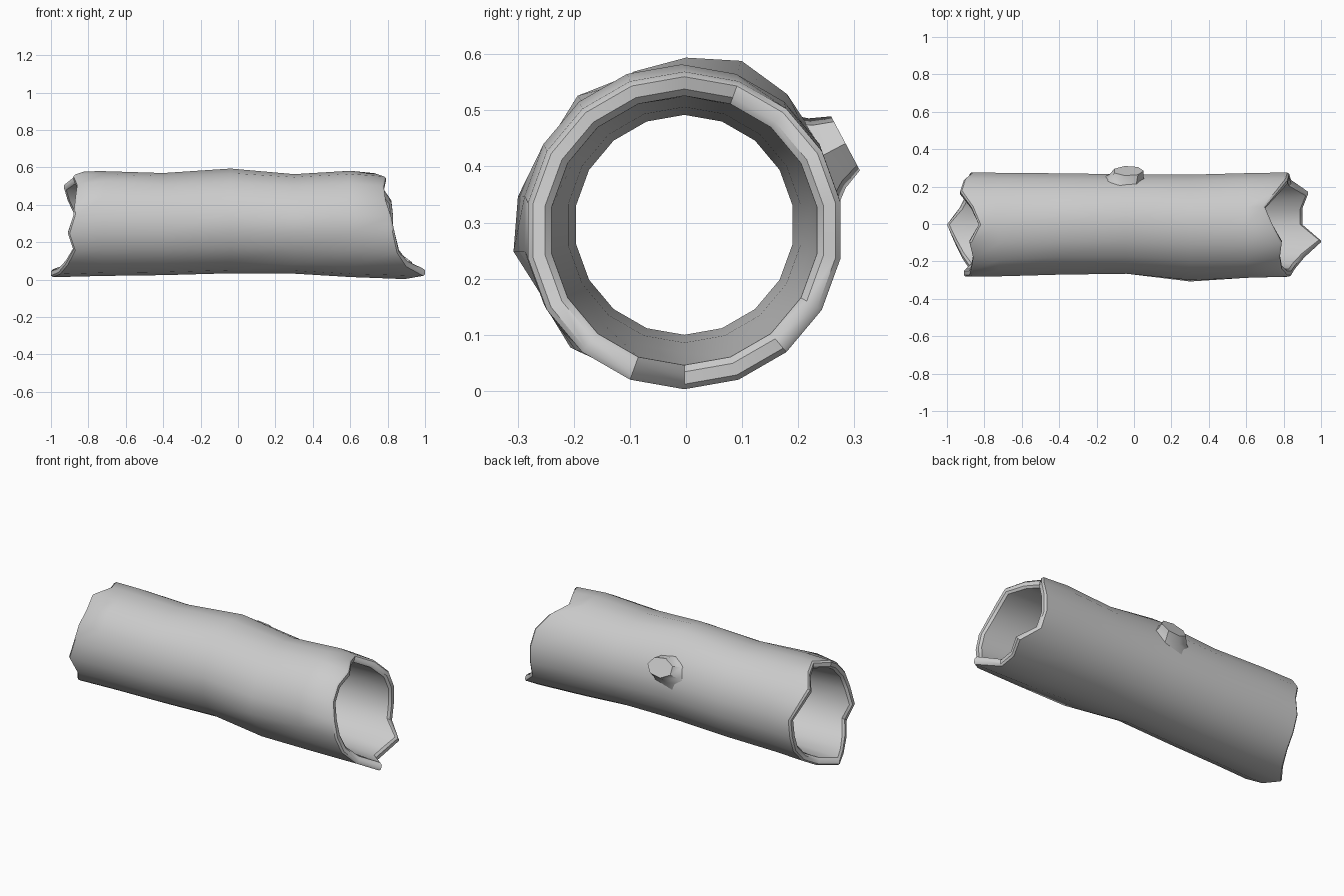
import bpy, bmesh, math
from mathutils import Vector

if "Cube" in bpy.data.objects:
    bpy.data.objects.remove(bpy.data.objects["Cube"])

N = 18
# Broken end outlines: x per side, going round from the top towards +y
LEFT = [-.83, -.87, -.93, -.91, -.87, -.88, -.88, -.89, -.93, -1.0,
        -.96, -.92, -.88, -.91, -.88, -.87, -.86, -.88]
RIGHT = [.74, .70, .77, .82, .83, .83, .84, .93, .90, .90,
         1.0, .91, .86, .84, .82, .79, .78, .79]
# Outer bark stations: x, centre y, centre z, radius y, radius z
STATIONS = [(-.72, -.003, .300, .281, .280), (-.40, 0, .297, .275, .273),
            (-.04, 0, .310, .270, .276), (.30, -.012, .298, .280, .266),
            (.60, -.008, .298, .284, .284)]
# Local swellings: station number, side, extra radius
BUMPS = {(2, 1): .020, (2, 0): .008, (3, 14): .012, (3, 13): .020,
         (3, 11): .022, (4, 11): .010, (0, 16): .015, (2, 2): .010}


def finish(name, bm):
    bmesh.ops.recalc_face_normals(bm, faces=bm.faces)
    me = bpy.data.meshes.new(name)
    bm.to_mesh(me)
    bm.free()
    ob = bpy.data.objects.new(name, me)
    bpy.context.collection.objects.link(ob)
    bpy.ops.object.select_all(action='DESELECT')
    bpy.context.view_layer.objects.active = ob
    ob.select_set(True)
    bpy.ops.object.shade_smooth_by_angle(angle=math.radians(40))
    return ob


# Hollow log: outside, rounded torn rims and the narrowing bore in one loop
bm = bmesh.new()


def ring(xs, cy, cz, ry, rz, station=None):
    out = []
    for k in range(N):
        a = math.tau * k / N
        e = BUMPS.get((station, k), 0)
        out.append(bm.verts.new((xs[k], cy + (ry + e) * math.sin(a),
                                 cz + (rz + e) * math.cos(a))))
    return out


def rim(xs, inward, z, top):
    rows = [(.010 * inward, .283, .283), (0, .274, .274),
            (0, .252, .252), (.012 * inward, .240, .240)]
    return [ring([x + d for x in xs], -.003, z, ry, rz) for d, ry, rz in rows]


rings = rim(LEFT, 1, .296, 0)[::-1]
for i, (x, cy, cz, ry, rz) in enumerate(STATIONS):
    rings.append(ring([x] * N, cy, cz, ry, rz, i))
rings += rim(RIGHT, -1, .286, 0)
for x, r in ((.58, .228), (.28, .210), (-.04, .196), (-.40, .208), (-.70, .228)):
    rings.append(ring([x] * N, -.003, .296, r, r))
for a, b in zip(rings, rings[1:] + rings[:1]):
    for k in range(N):
        j = (k + 1) % N
        bm.faces.new((a[k], a[j], b[j], b[k]))
finish("hollow_log", bm)

# Cut branch stub on the back: flared base, flat seven-sided cap
bm = bmesh.new()
tilt = math.radians(28)
out = Vector((0, math.cos(tilt), math.sin(tilt)))
up = Vector((0, -math.sin(tilt), math.cos(tilt)))
prev = None
for x, dist, rx, ru in ((-.07, .245, .135, .105), (-.045, .285, .095, .072),
                        (-.03, .322, .082, .056)):
    c = Vector((x, 0, .29)) + out * dist
    row = [bm.verts.new(c + Vector((rx * math.cos(math.tau * k / 7), 0, 0))
                        + up * ru * math.sin(math.tau * k / 7)) for k in range(7)]
    if prev:
        for k in range(7):
            j = (k + 1) % 7
            bm.faces.new((prev[k], prev[j], row[j], row[k]))
    prev = row
bm.faces.new(prev)
finish("branch_stub", bm)
